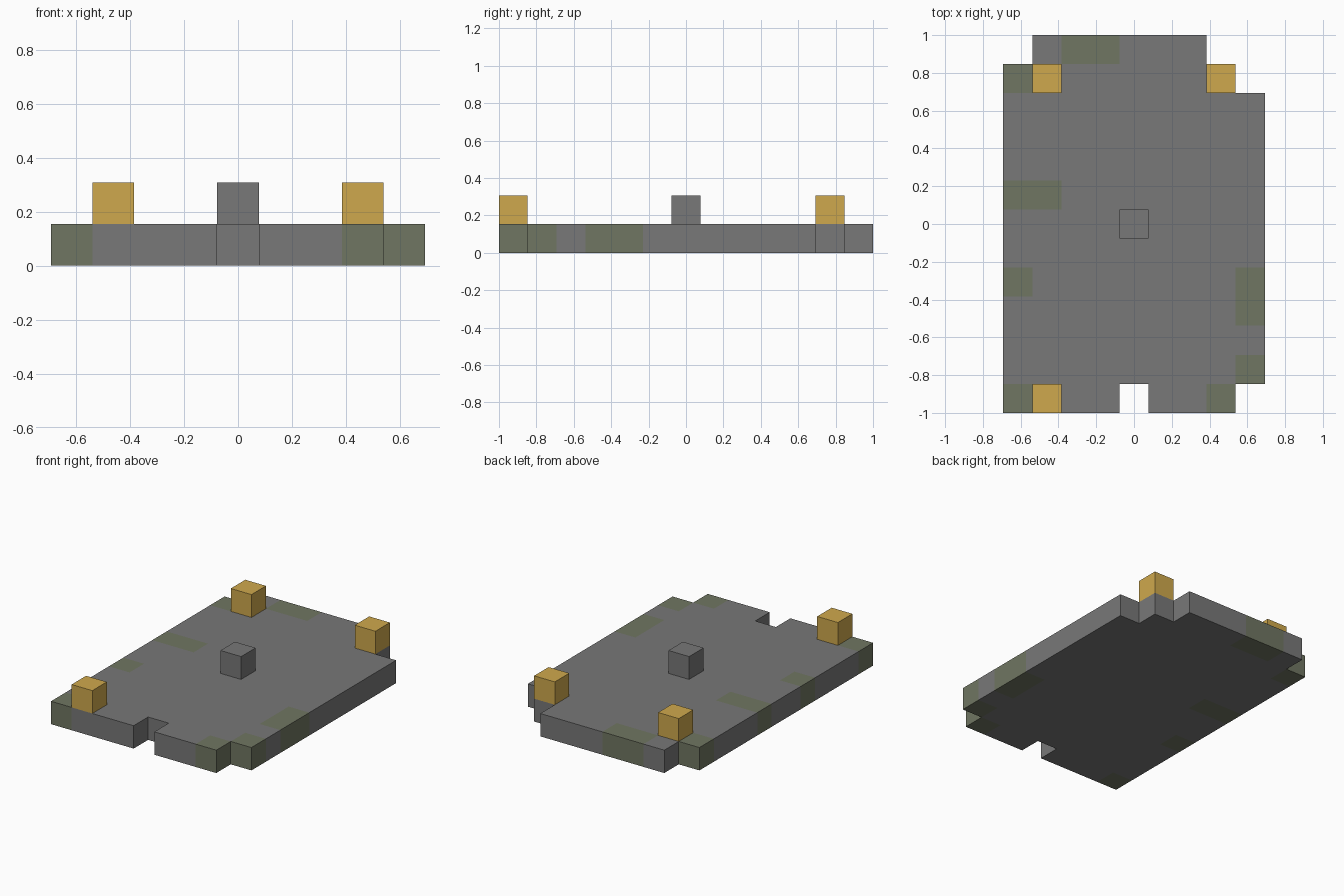
import bpy
import bmesh

if "Cube" in bpy.data.objects:
    bpy.data.objects.remove(bpy.data.objects["Cube"], do_unlink=True)

COLS, ROWS = 9, 13
S = 2 / ROWS  # edge of one block


def make_material(name, rgb):
    mat = bpy.data.materials.new(name)
    mat.use_nodes = True
    mat.diffuse_color = (*rgb, 1)
    mat.node_tree.nodes["Principled BSDF"].inputs["Base Color"].default_value = (*rgb, 1)
    return mat


stone = make_material("grey stone", (0.188, 0.188, 0.188))
moss = make_material("mossy stone", (0.162, 0.180, 0.122))
gold = make_material("golden yellow", (0.624, 0.397, 0.074))


def add_object(name, bm, materials):
    bmesh.ops.recalc_face_normals(bm, faces=bm.faces)
    mesh = bpy.data.meshes.new(name)
    bm.to_mesh(mesh)
    bm.free()
    for mat in materials:
        mesh.materials.append(mat)
    obj = bpy.data.objects.new(name, mesh)
    bpy.context.collection.objects.link(obj)
    return obj


def cell_centre(col, row):
    return (col + 0.5 - COLS / 2) * S, (row + 0.5 - ROWS / 2) * S


# Floor slab: a grid of cells, worn away at the rim, extruded one block high
missing = {(4, 0), (8, 0), (8, 11), (0, 12), (7, 12), (8, 12)}
mossy = {(0, 0), (7, 0), (8, 1), (8, 3), (8, 4), (0, 4),
         (0, 7), (1, 7), (0, 11), (2, 12), (3, 12)}


def cell_of(point):
    return int(point.x / S + COLS / 2), int(point.y / S + ROWS / 2)


bm = bmesh.new()
bmesh.ops.create_grid(bm, x_segments=COLS, y_segments=ROWS, size=1)
for v in bm.verts:
    v.co.x *= COLS * S / 2
gone = [f for f in bm.faces if cell_of(f.calc_center_median()) in missing]
bmesh.ops.delete(bm, geom=gone, context='FACES')
top = bmesh.ops.extrude_face_region(bm, geom=bm.faces[:], use_keep_orig=True)
for v in top["geom"]:
    if isinstance(v, bmesh.types.BMVert):
        v.co.z = S
bmesh.ops.recalc_face_normals(bm, faces=bm.faces)
# Moss covers every outer side of a mossy cell
for f in bm.faces:
    inside = f.calc_center_median() - f.normal * S / 2
    f.material_index = int(cell_of(inside) in mossy)
add_object("floor_slab", bm, [stone, moss])


# Single blocks standing on the slab
def add_block(name, col, row, mat):
    bm = bmesh.new()
    bmesh.ops.create_cube(bm, size=S)
    obj = add_object(name, bm, [mat])
    obj.location = (*cell_centre(col, row), 1.5 * S)


add_block("centre_block", 4, 6, stone)
add_block("front_right_gold_block", 1, 0, gold)
add_block("back_right_gold_block", 1, 11, gold)
add_block("back_left_gold_block", 7, 11, gold)
